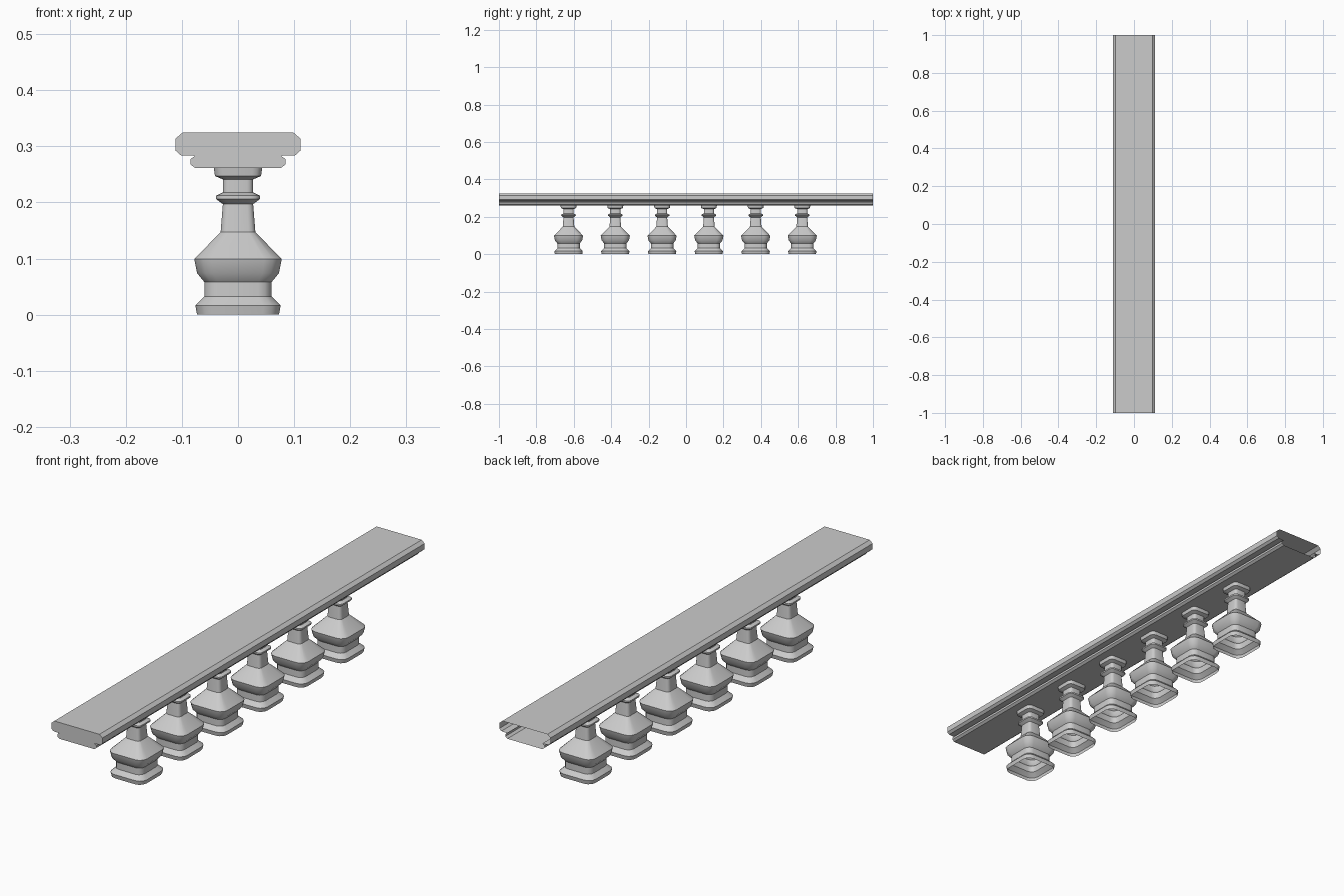
import bpy, bmesh, math

default = bpy.data.objects.get("Cube")
if default:
    bpy.data.objects.remove(default, do_unlink=True)

stone = bpy.data.materials.new("grey_stone")
stone.use_nodes = True
GREY = (0.6, 0.6, 0.6, 1)
stone.diffuse_color = GREY
stone.node_tree.nodes["Principled BSDF"].inputs["Base Color"].default_value = GREY


def add_object(name, bm, angle):
    """Turn a bmesh into a smooth object that keeps its sharp edges."""
    mesh = bpy.data.meshes.new(name)
    bm.to_mesh(mesh)
    bm.free()
    mesh.materials.append(stone)
    obj = bpy.data.objects.new(name, mesh)
    bpy.context.collection.objects.link(obj)
    bpy.ops.object.select_all(action='DESELECT')
    obj.select_set(True)
    bpy.context.view_layer.objects.active = obj
    bpy.ops.object.shade_smooth_by_angle(angle=math.radians(angle))
    return obj


def rounded_square(half, segments=3, ratio=0.4):
    """Outline of a square with rounded corners, counter-clockwise."""
    r = half * ratio
    points = []
    for corner in range(4):
        mid = math.pi / 4 + corner * math.pi / 2
        cx = math.copysign(half - r, math.cos(mid))
        cy = math.copysign(half - r, math.sin(mid))
        for i in range(segments + 1):
            a = (corner + i / segments) * math.pi / 2
            points.append((cx + r * math.cos(a), cy + r * math.sin(a)))
    return points


def bridge(bm, a, b):
    n = len(a)
    for i in range(n):
        bm.faces.new((a[i], a[(i + 1) % n], b[(i + 1) % n], b[i]))


# Handrail: moulded section swept along y, closed at the front, open at the back
half_section = [(0.076, 0.261), (0.085, 0.268), (0.085, 0.277), (0.076, 0.283),
                (0.102, 0.284), (0.111, 0.292), (0.111, 0.314), (0.098, 0.325)]
section = half_section + [(-x, z) for x, z in reversed(half_section)]
bm = bmesh.new()
front, back = [[bm.verts.new((x, y, z)) for x, z in section] for y in (-1, 1)]
bridge(bm, front, back)
bm.faces.new(front)
bmesh.ops.recalc_face_normals(bm, faces=bm.faces)
add_object("handrail", bm, 30)

# Balusters: hollow rounded-square shells, half width against height
baluster_profile = [(0.073, 0), (0.076, 0.016), (0.060, 0.032), (0.060, 0.058),
                    (0.073, 0.074), (0.078, 0.099), (0.031, 0.147),
                    (0.027, 0.197), (0.039, 0.206), (0.039, 0.212),
                    (0.027, 0.218), (0.027, 0.241), (0.041, 0.247), (0.043, 0.261)]
for k in range(6):
    y = -0.628 + 0.25 * k
    bm = bmesh.new()
    rings = [[bm.verts.new((px, y + py, z)) for px, py in rounded_square(half)]
             for half, z in baluster_profile]
    for lower, upper in zip(rings, rings[1:]):
        bridge(bm, lower, upper)
    add_object(f"baluster_{k + 1}", bm, 35)
